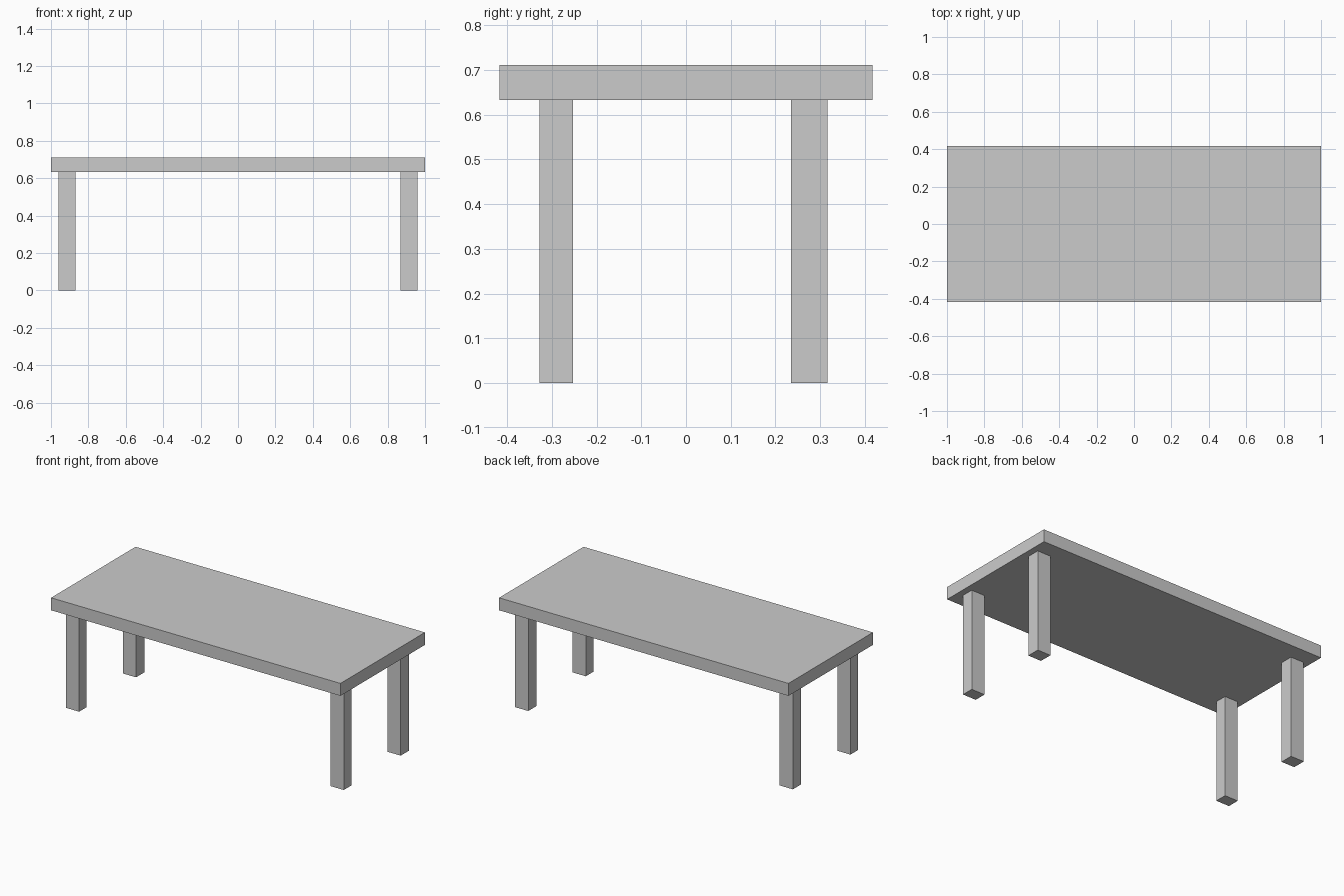
import bpy

if "Cube" in bpy.data.objects:
    bpy.data.objects.remove(bpy.data.objects["Cube"])


def box(name, x, y, z):
    """Axis-aligned box from (min, max) ranges."""
    centre = [(r[0] + r[1]) / 2 for r in (x, y, z)]
    bpy.ops.mesh.primitive_cube_add(size=1, location=centre)
    ob = bpy.context.object
    ob.name = name
    ob.scale = [r[1] - r[0] for r in (x, y, z)]
    bpy.ops.object.transform_apply(location=False, rotation=False, scale=True)
    return ob


UNDERSIDE, TOP = 0.633, 0.711

# Table top slab
box("table_top", (-1, 1), (-0.417, 0.417), (UNDERSIDE, TOP))

# Four square legs; the front and back pairs differ slightly in depth
for row, y in (("front", (-0.327, -0.252)), ("back", (0.235, 0.316))):
    box(f"{row}_left_leg", (-0.96, -0.869), y, (0, UNDERSIDE))
    box(f"{row}_right_leg", (0.869, 0.96), y, (0, UNDERSIDE))
